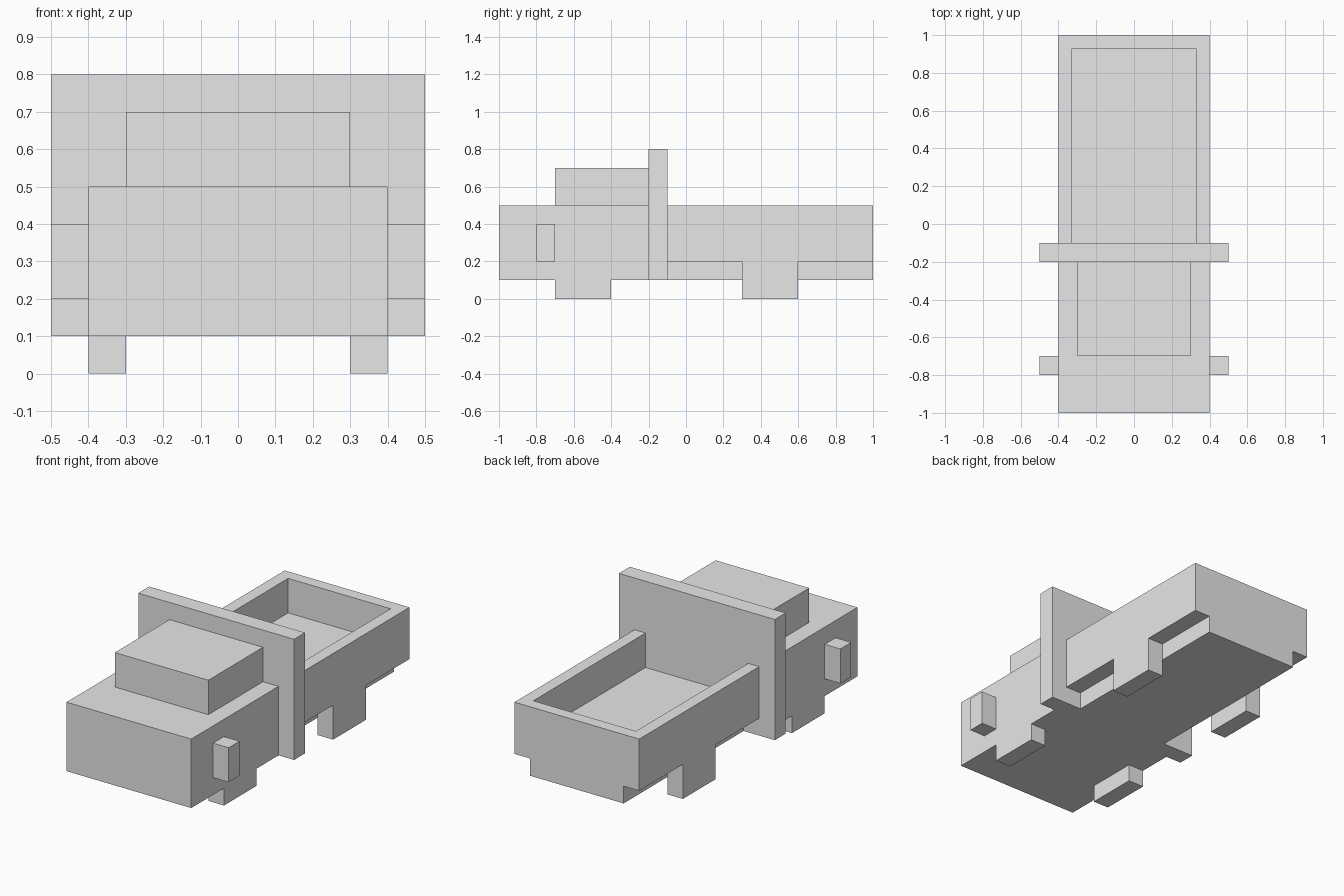
import bpy
import bmesh

cube = bpy.data.objects.get("Cube")
if cube:
    bpy.data.objects.remove(cube, do_unlink=True)

grey = bpy.data.materials.new("light_grey")
grey.use_nodes = True
grey.diffuse_color = (0.8, 0.8, 0.8, 1)
grey.node_tree.nodes["Principled BSDF"].inputs["Base Color"].default_value = (0.8, 0.8, 0.8, 1)


def box(name, xs, ys, zs, well=None):
    """Box spanning three ranges; well = (rim width, depth) sinks its top."""
    bm = bmesh.new()
    bmesh.ops.create_cube(bm, size=1)
    for v in bm.verts:
        v.co = [r[0] if c < 0 else r[1] for c, r in zip(v.co, (xs, ys, zs))]
    if well:
        bm.normal_update()
        top = max(bm.faces, key=lambda f: f.calc_center_median().z)
        bmesh.ops.inset_region(bm, faces=[top], thickness=well[0])
        wall = bmesh.ops.extrude_face_region(bm, geom=[top])["geom"]
        bmesh.ops.translate(bm, vec=(0, 0, -well[1]),
                            verts=[g for g in wall if isinstance(g, bmesh.types.BMVert)])
        if top.is_valid:
            bmesh.ops.delete(bm, geom=[top], context="FACES_ONLY")
    bmesh.ops.recalc_face_normals(bm, faces=bm.faces)
    mesh = bpy.data.meshes.new(name)
    bm.to_mesh(mesh)
    bm.free()
    mesh.materials.append(grey)
    obj = bpy.data.objects.new(name, mesh)
    bpy.context.collection.objects.link(obj)
    return obj


# Front body, raised block and upright dividing panel
box("front_body", (-0.4, 0.4), (-1, -0.2), (0.1, 0.5))
box("raised_block", (-0.3, 0.3), (-0.7, -0.2), (0.5, 0.7))
box("divider_panel", (-0.5, 0.5), (-0.2, -0.1), (0.1, 0.8))

# Open cargo bed on a narrower chassis; its front rim sits inside the panel
box("cargo_bed", (-0.4, 0.4), (-0.2, 1), (0.2, 0.5), well=(0.1, 0.2))
box("chassis", (-0.3, 0.3), (-0.1, 1), (0.1, 0.2))

# Paired parts on both sides
for side, s in (("left", 1), ("right", -1)):
    inner = sorted((0.3 * s, 0.4 * s))
    outer = sorted((0.4 * s, 0.5 * s))
    box(f"{side}_front_wheel", inner, (-0.7, -0.4), (0, 0.1))
    box(f"{side}_rear_wheel", inner, (0.3, 0.6), (0, 0.2))
    box(f"{side}_mirror", outer, (-0.8, -0.7), (0.2, 0.4))
